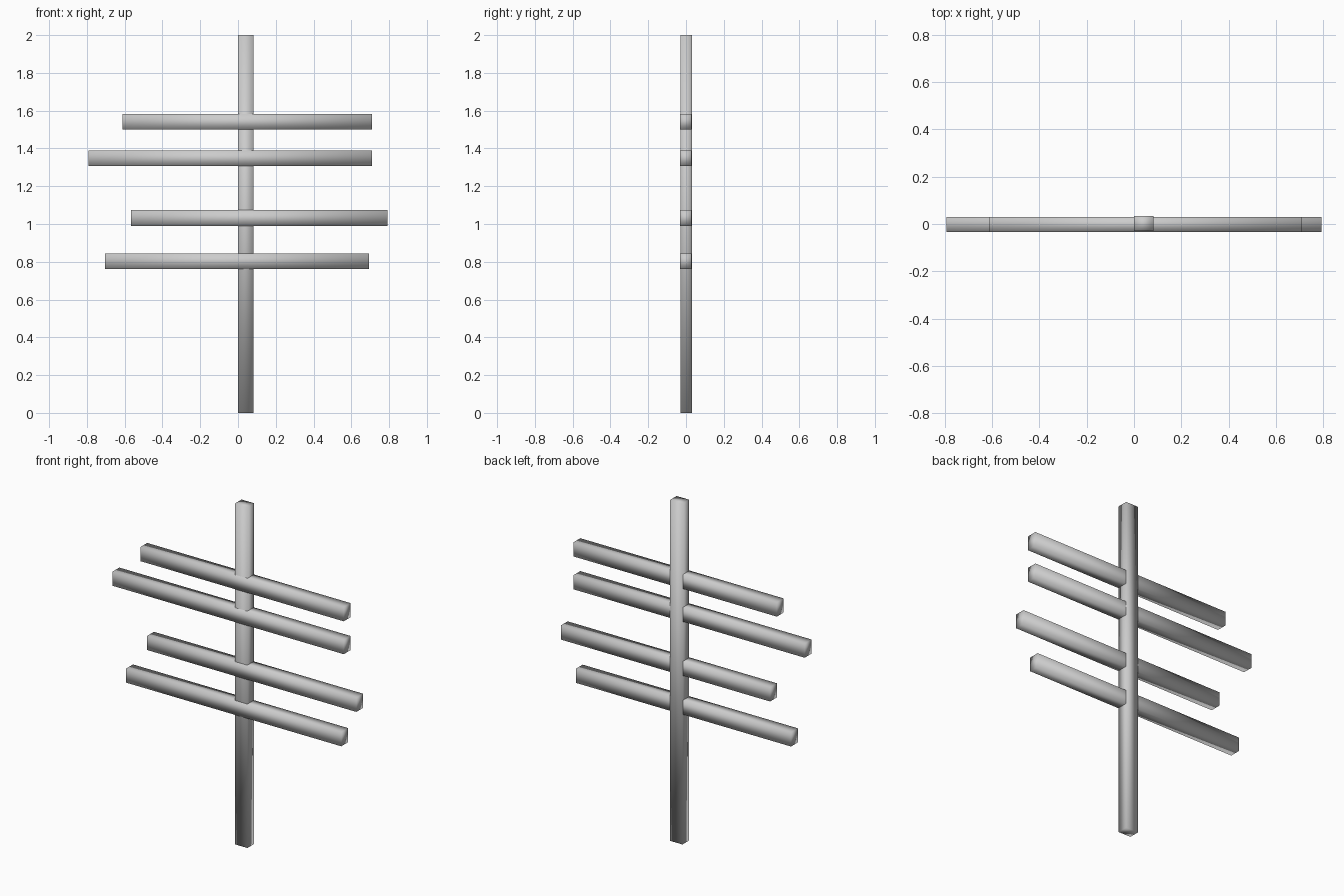
import bpy

if "Cube" in bpy.data.objects:
    bpy.data.objects.remove(bpy.data.objects["Cube"])


def beam(name, x, y, z):
    """Softly shaded square-cut beam spanning the given (min, max) ranges."""
    bpy.ops.mesh.primitive_cube_add(
        size=1, location=[(a + b) / 2 for a, b in (x, y, z)])
    obj = bpy.context.object
    obj.name = name
    obj.scale = [b - a for a, b in (x, y, z)]
    bpy.ops.object.transform_apply(location=False, rotation=False, scale=True)
    bpy.ops.object.shade_smooth()
    return obj


# Upright post, its back face slightly behind the arms
beam("post", (0.0, 0.082), (-0.03, 0.033), (0.0, 2.0))

# Cross arms from bottom to top: left end, right end, underside height
ARM_HEIGHT = 0.083
arms = [
    (-0.703, 0.694, 0.762),
    (-0.567, 0.792, 0.990),
    (-0.792, 0.710, 1.307),
    (-0.611, 0.710, 1.500),
]
for i, (left, right, z) in enumerate(arms, 1):
    beam(f"cross_arm_{i}", (left, right), (-0.033, 0.03), (z, z + ARM_HEIGHT))
